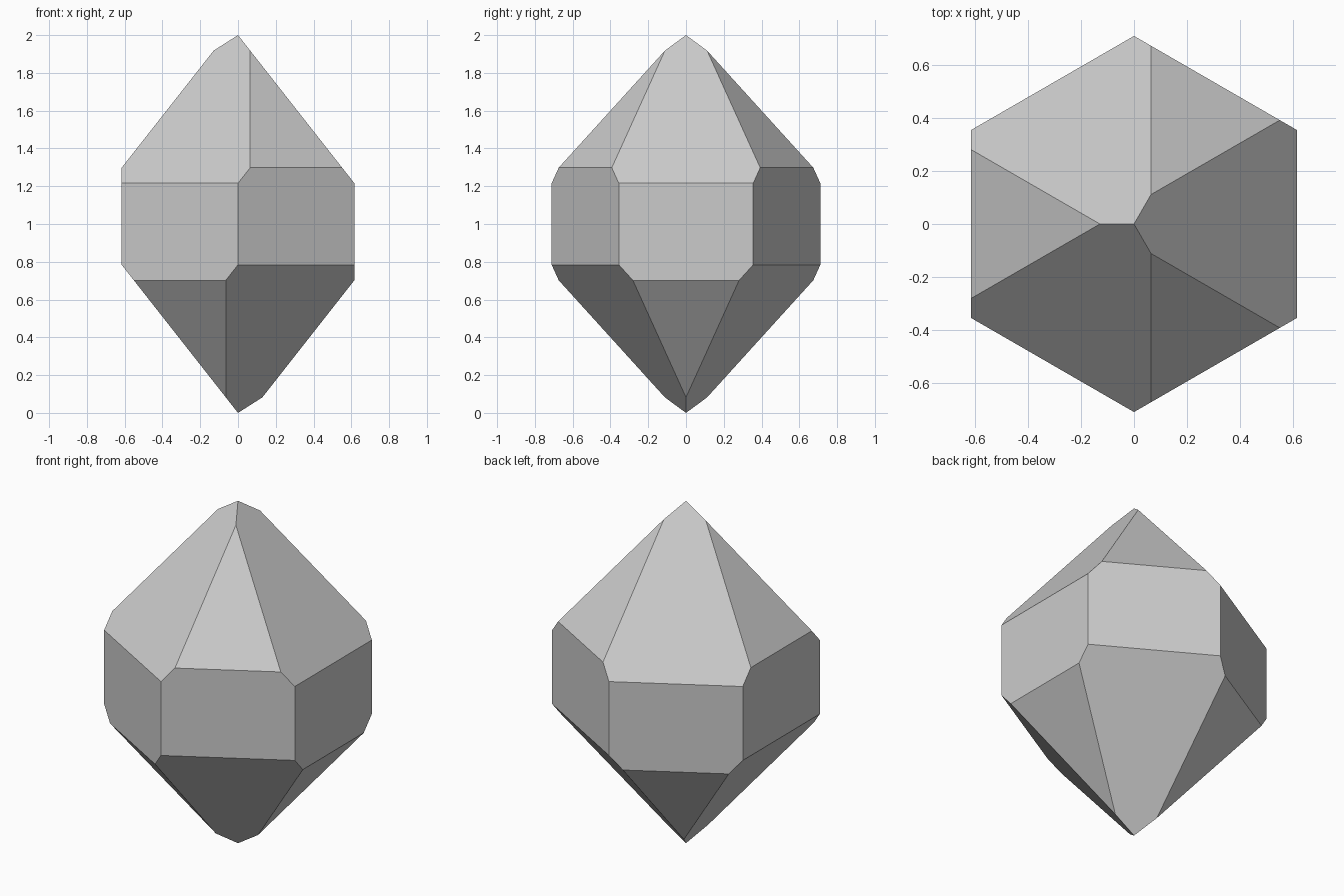
import bpy
import bmesh
from math import cos, sin, radians, sqrt
from mathutils import Vector

cube = bpy.data.objects.get("Cube")
if cube:
    bpy.data.objects.remove(cube, do_unlink=True)

HEIGHT = 2.0
APOTHEM = 0.616          # centre to prism face
SLOPE = 1.273            # rise per unit of radius on the tip faces
MINOR_LIFT = 0.082       # how far the smaller tip faces sit beyond the tips


def cut(bm, point, normal):
    """Slice away everything beyond a plane and cap the cut."""
    geom = bm.verts[:] + bm.edges[:] + bm.faces[:]
    bmesh.ops.bisect_plane(bm, geom=geom, dist=1e-6, plane_co=point,
                           plane_no=normal, clear_outer=True)
    bmesh.ops.holes_fill(bm, edges=[e for e in bm.edges if e.is_boundary])


# Hexagonal prism with corners pointing front and back
bm = bmesh.new()
radius = APOTHEM * 2 / sqrt(3)
ring = [bm.verts.new((radius * cos(radians(a)), radius * sin(radians(a)), 0))
        for a in range(30, 390, 60)]
base = bm.faces.new(ring)
top = bmesh.ops.extrude_face_region(bm, geom=[base])["geom"]
bmesh.ops.translate(bm, vec=(0, 0, HEIGHT),
                    verts=[g for g in top if isinstance(g, bmesh.types.BMVert)])
bmesh.ops.recalc_face_normals(bm, faces=bm.faces)

# Tip faces: major and minor alternate, and the lower tip is turned by 60 degrees
for i in range(6):
    dx, dy = cos(radians(60 * i)), sin(radians(60 * i))
    upper_lift = MINOR_LIFT * (i % 2)
    lower_lift = MINOR_LIFT - upper_lift
    cut(bm, Vector((0, 0, HEIGHT + upper_lift)), Vector((SLOPE * dx, SLOPE * dy, 1)).normalized())
    cut(bm, Vector((0, 0, -lower_lift)), Vector((SLOPE * dx, SLOPE * dy, -1)).normalized())

bmesh.ops.remove_doubles(bm, verts=bm.verts, dist=1e-4)
bmesh.ops.recalc_face_normals(bm, faces=bm.faces)
mesh = bpy.data.meshes.new("crystal")
bm.to_mesh(mesh)
bm.free()

# Plain grey material
grey = bpy.data.materials.new("light_grey")
grey.use_nodes = True
colour = (0.6, 0.6, 0.6, 1)
grey.diffuse_color = colour
grey.node_tree.nodes["Principled BSDF"].inputs["Base Color"].default_value = colour
mesh.materials.append(grey)

crystal = bpy.data.objects.new("crystal", mesh)
bpy.context.collection.objects.link(crystal)
